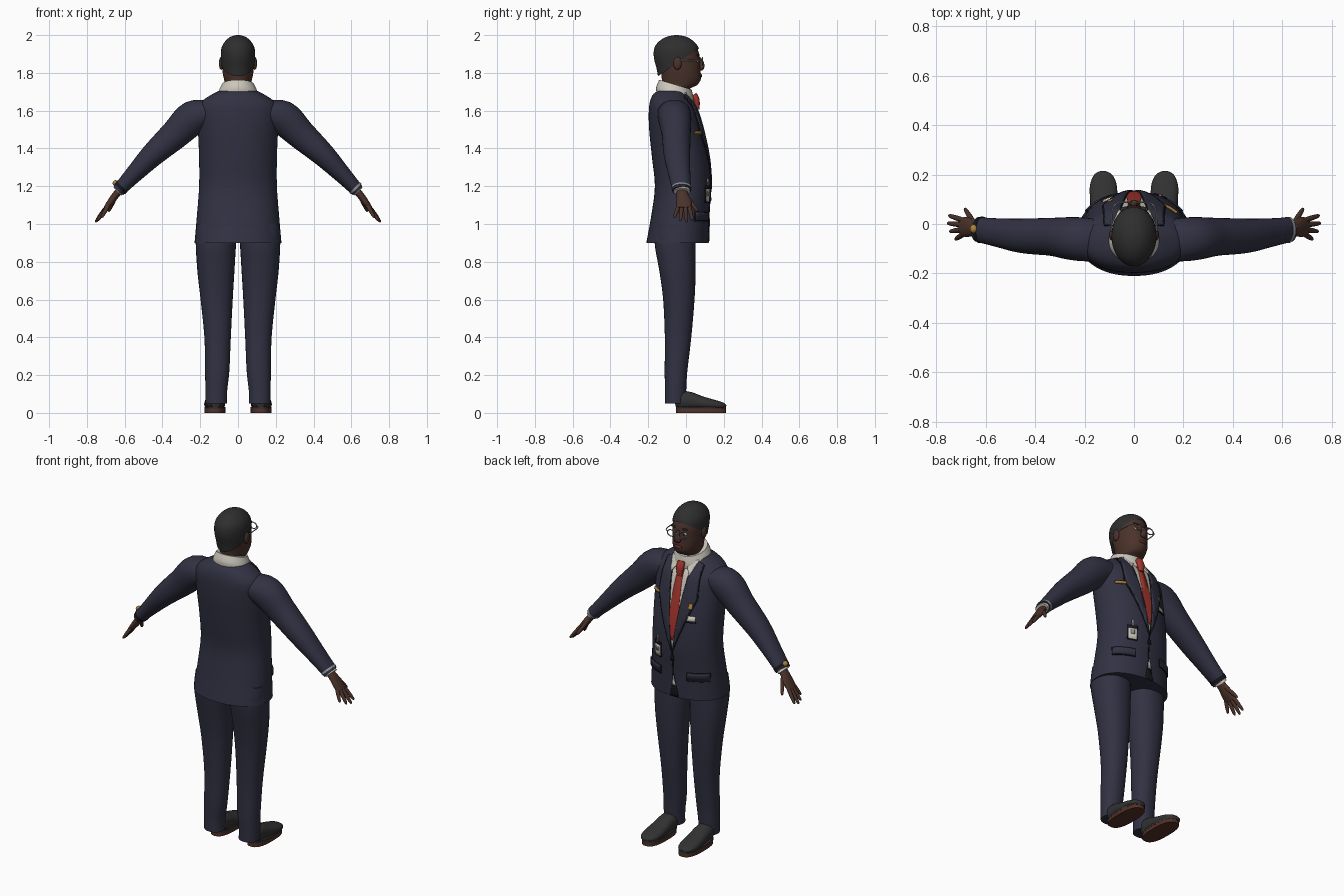
import bpy, bmesh, math
from mathutils import Vector, Matrix

cube = bpy.data.objects.get("Cube")
if cube:
    bpy.data.objects.remove(cube)


def material(name, *rgb):
    m = bpy.data.materials.new(name)
    m.use_nodes = True
    m.diffuse_color = (*rgb, 1)
    b = m.node_tree.nodes["Principled BSDF"]
    b.inputs["Base Color"].default_value = (*rgb, 1)
    b.inputs["Roughness"].default_value = 0.8
    return m


NAVY = material("navy cloth", .031, .031, .056)
SKIN = material("brown skin", .07, .032, .023)
HAIR = material("charcoal hair", .027, .028, .027)
BLACK = material("black trim", .008, .008, .012)
SHOE = material("shoe leather", .032, .032, .032)
SOLE = material("sole brown", .09, .03, .02)
WHITE = material("shirt white", .6, .57, .5)
RED = material("tie red", .36, .035, .025)
GOLD = material("gold", .4, .22, .05)
SILVER = material("silver", .3, .3, .3)


def finish(name, bm, mat, mirror=False, sharp=50):
    bmesh.ops.recalc_face_normals(bm, faces=bm.faces)
    me = bpy.data.meshes.new(name)
    bm.to_mesh(me)
    bm.free()
    me.materials.append(mat)
    me.polygons.foreach_set("use_smooth", [True] * len(me.polygons))
    me.set_sharp_from_angle(angle=math.radians(sharp))
    ob = bpy.data.objects.new(name, me)
    bpy.context.collection.objects.link(ob)
    if mirror:
        ob.modifiers.new("Mirror", 'MIRROR')
    return ob


def spline(rows, steps):
    """Smoothly interpolate rows of numbers."""
    out = []
    for i in range(len(rows) - 1):
        p0, p1, p2, p3 = (rows[min(max(j, 0), len(rows) - 1)] for j in range(i - 1, i + 3))
        for s in range(steps):
            t = s / steps
            out.append([b + .5 * t * (c - a + t * (2*a - 5*b + 4*c - d + t * (3*(b - c) + d - a)))
                        for a, b, c, d in zip(p0, p1, p2, p3)])
    return out + [list(rows[-1])]


def tube(rows, seg=24, steps=4, power=2.0, level=False):
    """Skin oval rings (x, y, z, radius_y, radius_other) along a path."""
    rows = spline(rows, steps)
    pts = [Vector(r[:3]) for r in rows]
    bm = bmesh.new()
    rings = []
    for i, r in enumerate(rows):
        t = (pts[min(i + 1, len(pts) - 1)] - pts[max(i - 1, 0)]).normalized()
        if level:
            t = Vector((0, 0, 1))
        u = Vector((1, 0, 0)) if abs(t.y) > .8 else Vector((0, 1, 0))
        u = (u - t * u.dot(t)).normalized()
        v = t.cross(u)
        ring = []
        for k in range(seg):
            a = math.tau * k / seg
            c, s = math.cos(a), math.sin(a)
            c = math.copysign(abs(c) ** (2 / power), c)
            s = math.copysign(abs(s) ** (2 / power), s)
            ring.append(bm.verts.new(pts[i] + u * c * r[3] + v * s * r[4]))
        rings.append(ring)
    for a, b in zip(rings, rings[1:]):
        for k in range(seg):
            j = (k + 1) % seg
            bm.faces.new((a[k], a[j], b[j], b[k]))
    bm.faces.new(rings[0])
    bm.faces.new(rings[-1])
    return bm


def upright(rows, **kw):
    """Level rings given as (z, back, front, half_width)."""
    return tube([(0, (b + f) / 2, z, (f - b) / 2, w) for z, b, f, w in rows], level=True, **kw)


def ball(name, centre, radii, mat, mirror=False):
    bm = bmesh.new()
    bmesh.ops.create_uvsphere(bm, u_segments=20, v_segments=12, radius=1,
                              matrix=Matrix.Translation(centre) @ Matrix.Diagonal((*radii, 1)))
    return finish(name, bm, mat, mirror)


# Jacket body
jacket = finish("jacket_body", upright([
    (.90, -.21, .12, .23), (1.05, -.183, .122, .217), (1.2, -.165, .13, .206),
    (1.35, -.18, .12, .206), (1.5, -.195, .09, .212), (1.6, -.197, .06, .215),
    (1.65, -.19, .03, .19), (1.685, -.175, .01, .14), (1.705, -.15, 0, .1)],
    seg=64, steps=5, power=2.2), NAVY)


def patch(name, poly, mat, lift, mirror=False):
    """Thin plate hugging the jacket chest, cut to a convex outline (x, z)."""
    bm = bmesh.new()
    bm.from_mesh(jacket.data)
    bm.normal_update()
    away = [f for f in bm.faces if f.normal.y < .05 or len(f.verts) > 4]
    bmesh.ops.delete(bm, geom=away, context='FACES')
    mid = Vector((sum(p[0] for p in poly), 0, sum(p[1] for p in poly))) / len(poly)
    for (ax, az), (bx, bz) in zip(poly, poly[1:] + poly[:1]):
        n = Vector((bz - az, 0, ax - bx))
        p = Vector((ax, 0, az))
        if n.dot(mid - p) > 0:
            n = -n
        bmesh.ops.bisect_plane(bm, geom=bm.verts[:] + bm.edges[:] + bm.faces[:],
                               plane_co=p, plane_no=n, clear_outer=True)
    bm.normal_update()
    for v, n in [(v, v.normal.copy()) for v in bm.verts]:
        v.co += n * lift
    ob = finish(name, bm, mat, mirror)
    if ob.data.polygons and sum(f.normal.y for f in ob.data.polygons) < 0:
        ob.data.flip_normals()
    s = ob.modifiers.new("Solidify", 'SOLIDIFY')
    s.thickness, s.offset = lift, -1
    return ob


def box(x0, x1, z0, z1):
    return [(x0, z0), (x1, z0), (x1, z1), (x0, z1)]


# Shirt front, tie, lapels and front seam
patch("shirt_front", [(-.08, 1.695), (.08, 1.695), (0, 1.19)], WHITE, .002)
patch("tie_blade", [(-.018, 1.64), (.018, 1.64), (.036, 1.31), (0, 1.24), (-.036, 1.31)], RED, .004)
patch("lapel_edges", [(.062, 1.695), (.12, 1.67), (.128, 1.495), (.002, 1.17)], BLACK, .006, True)
patch("lapels", [(.067, 1.695), (.115, 1.67), (.122, 1.5), (.005, 1.185)], NAVY, .0085, True)
patch("front_seam", box(-.003, .003, 1.03, 1.19), BLACK, .003)
patch("hem_opening", [(-.035, .901), (.02, .901), (-.003, 1.04)], BLACK, .003)
patch("shirt_glimpse", [(-.018, .97), (.004, .97), (-.003, 1.03)], WHITE, .005)
patch("jacket_button", box(-.009, .009, 1.12, 1.14), BLACK, .007)

# Pockets and chest ornaments
patch("pocket_flap_edges", box(.085, .195, 1.013, 1.063), BLACK, .004, True)
patch("pocket_flaps", box(.088, .192, 1.018, 1.06), NAVY, .008, True)
patch("pocket_square", box(-.125, -.08, 1.37, 1.40), WHITE, .006)
patch("chest_pocket_edge", box(-.13, -.075, 1.362, 1.37), BLACK, .006)
patch("lapel_pin", box(-.105, -.085, 1.44, 1.47), GOLD, .0095)
patch("name_bar", box(.12, .17, 1.475, 1.49), GOLD, .0095)
patch("badge_frame", box(.078, .132, 1.115, 1.205), BLACK, .005)
patch("badge_card", box(.083, .127, 1.12, 1.185), WHITE, .007)
patch("badge_photo", box(.095, .115, 1.15, 1.175), SILVER, .009)
patch("badge_clip", box(.1, .11, 1.2, 1.24), SILVER, .008)

# Collar sloping down to the front, with points and knot
bm = upright([(1.665, -.155, .035, .108), (1.70, -.158, .04, .105), (1.745, -.142, .03, .086)], seg=40)
for v in bm.verts:
    v.co.z -= (v.co.y + .08) * .3
finish("shirt_collar", bm, WHITE)
patch("collar_points", [(.008, 1.69), (.085, 1.69), (.06, 1.61)], WHITE, .0095, True)
finish("tie_knot", tube([(0, .04, 1.685, .018, .02), (0, .056, 1.655, .016, .024),
                         (0, .062, 1.605, .01, .015)], seg=16), RED)

# Head and neck
finish("head", upright([
    (1.64, -.13, .0, .066), (1.71, -.125, .015, .068), (1.735, -.125, .058, .068),
    (1.765, -.128, .078, .074), (1.80, -.132, .078, .081), (1.85, -.145, .075, .085),
    (1.9, -.155, .07, .086), (1.95, -.135, .048, .074), (1.98, -.09, .005, .035)], seg=40), SKIN)
bm = upright([(1.76, -.145, .08, .08), (1.82, -.155, .08, .087), (1.88, -.17, .077, .091),
              (1.93, -.168, .068, .088), (1.965, -.145, .043, .07),
              (1.99, -.105, .005, .042), (2.0, -.06, -.04, .01)], seg=40)
bmesh.ops.bisect_plane(bm, geom=bm.verts[:] + bm.edges[:] + bm.faces[:], plane_co=(0, .07, 1.93),
                       plane_no=(0, .56, -.83), clear_outer=True)
finish("hair", bm, HAIR)

# Face
ball("ears", (.089, -.045, 1.85), (.012, .022, .034), SKIN, True)
finish("nose", tube([(0, .07, 1.88, .008, .008), (0, .083, 1.85, .013, .013),
                     (0, .083, 1.825, .012, .022), (0, .075, 1.815, .005, .012)], seg=16), SKIN)
ball("lips", (0, .077, 1.785), (.026, .009, .009), SOLE)
ball("eyes", (.034, .061, 1.864), (.014, .008, .008), WHITE, True)
ball("pupils", (.034, .067, 1.864), (.006, .004, .006), BLACK, True)
ball("eyebrows", (.036, .063, 1.893), (.02, .007, .005), HAIR, True)

# Glasses
rim = [(.036 + .027 * math.cos(a), .088, 1.862 + .019 * math.sin(a), .003, .003)
       for a in (math.tau * i / 12 for i in range(13))]
finish("glasses_rims", tube(rim, seg=8, steps=2), SILVER, True)
finish("glasses_bridge", tube([(-.01, .088, 1.866, .0025, .0025), (.01, .088, 1.866, .0025, .0025)], seg=8), SILVER)
finish("glasses_temples", tube([(.062, .088, 1.867, .003, .003), (.087, .06, 1.867, .003, .003),
                                (.093, -.045, 1.867, .003, .003)], seg=8), SILVER, True)

# Sleeves
finish("sleeves", tube([
    (.13, -.068, 1.59, .085, .06), (.235, -.06, 1.565, .088, .09), (.33, -.052, 1.477, .077, .079),
    (.45, -.048, 1.368, .07, .063), (.55, -.035, 1.265, .058, .047), (.632, -.022, 1.178, .05, .035)],
    seg=32, power=2.1), NAVY, True)
finish("shirt_cuffs", tube([(.62, -.022, 1.19, .043, .029), (.638, -.022, 1.171, .043, .029)]), WHITE, True)

# Hands with thumb and four spread fingers
finish("palms", tube([(.62, -.022, 1.185, .028, .02), (.65, -.018, 1.15, .032, .019),
                      (.675, -.012, 1.115, .041, .018), (.70, -.012, 1.083, .036, .013)], seg=20), SKIN, True)
for name, base, tip in (("index_fingers", (.692, .016, 1.095), (.748, .034, 1.022)),
                        ("middle_fingers", (.695, -.003, 1.09), (.753, .003, 1.012)),
                        ("ring_fingers", (.692, -.022, 1.092), (.744, -.03, 1.018)),
                        ("little_fingers", (.685, -.037, 1.1), (.722, -.062, 1.035)),
                        ("thumbs", (.65, .008, 1.14), (.684, .062, 1.068))):
    a, b = Vector(base), Vector(tip)
    finish(name, tube([(*a.lerp(b, t), r, r) for t, r in
                       ((-.2, .01), (.3, .011), (.7, .0095), (.95, .007), (1.03, .002))],
                      seg=12, steps=2), SKIN, True)

# Watch and bracelet
finish("watch_strap", tube([(-.612, -.024, 1.199, .054, .04), (-.626, -.024, 1.185, .053, .039)]), BLACK)
ball("watch_face", (-.648, -.02, 1.216), (.016, .018, .016), GOLD)
finish("bracelet", tube([(.618, -.024, 1.193, .053, .039), (.626, -.024, 1.185, .053, .039)]), SILVER)

# Trousers
finish("trouser_legs", tube([
    (.112, -.055, 1.0, .1, .108), (.117, -.058, .9, .108, .107), (.117, -.045, .75, .096, .098),
    (.113, -.038, .6, .083, .085), (.108, -.042, .4, .07, .07), (.11, -.053, .22, .06, .064),
    (.115, -.055, .12, .056, .058), (.115, -.057, .05, .054, .057)],
    seg=32, power=2.2, level=True), NAVY, True)

# Shoes: upper, welt and sole
finish("shoe_uppers", tube([
    (.118, -.06, .06, .025, .035), (.119, -.03, .066, .047, .05), (.12, .02, .064, .051, .047),
    (.122, .08, .053, .054, .036), (.124, .15, .043, .055, .026), (.125, .195, .037, .04, .018),
    (.125, .212, .033, .015, .008)], seg=28, power=2.3), SHOE, True)
for name, z0, z1, grow, mat in (("shoe_soles", 0, .02, 0, SOLE), ("shoe_welts", .02, .032, .001, SHOE)):
    finish(name, tube([(.122, .08, z0, .132 + grow, .055 + grow), (.122, .08, z1, .132 + grow, .055 + grow)],
                      seg=40, steps=1, power=2.6, level=True), mat, True)
